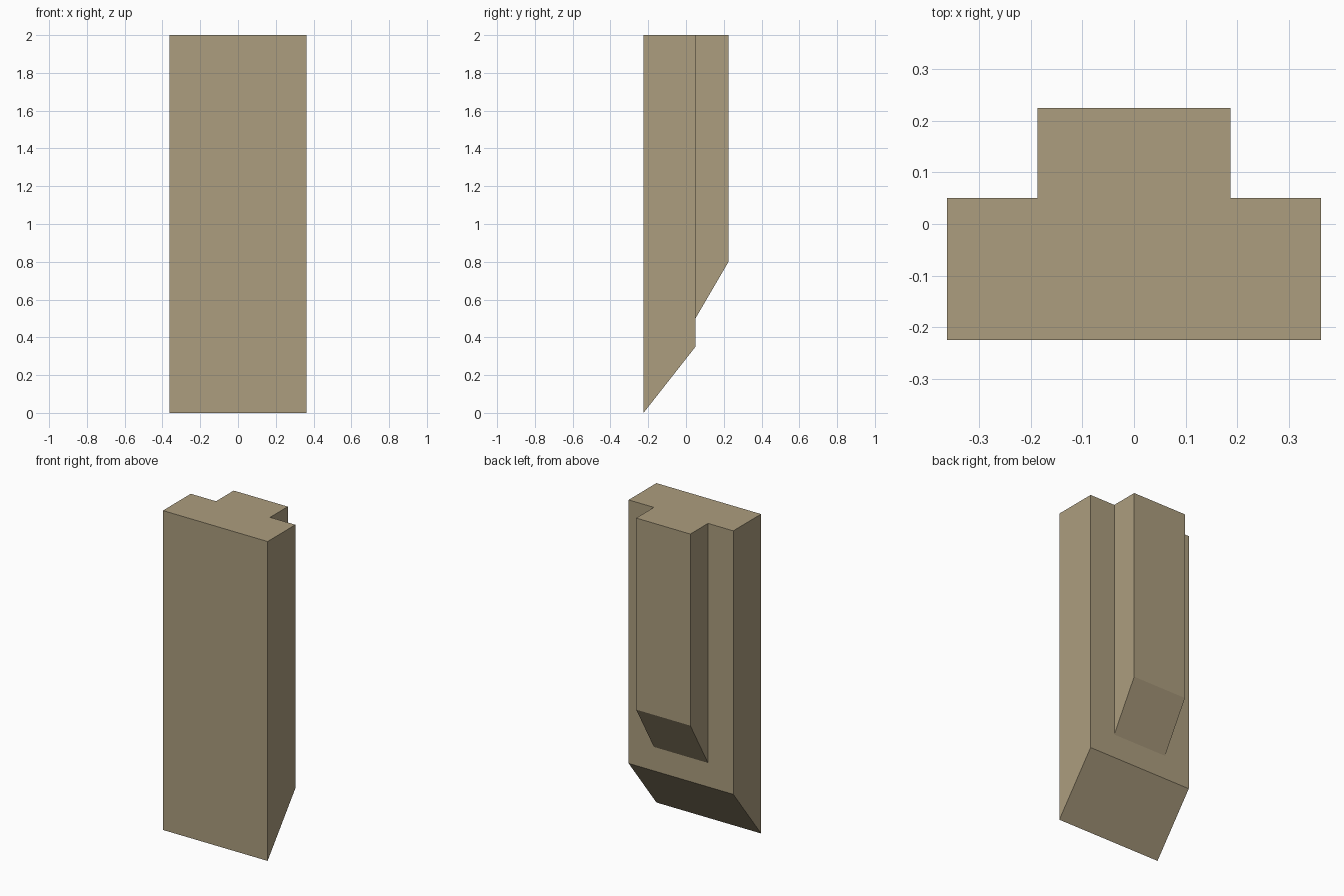
import bpy, bmesh

if "Cube" in bpy.data.objects:
    bpy.data.objects.remove(bpy.data.objects["Cube"])

W, R = 0.3625, 0.1875          # half widths of slab and rib
YF, YM, YB = -0.225, 0.05, 0.225  # front, step and rear planes
TOP = 2.0

# Outline points of one half, mirrored in x
half = {
    "a": (W, YF, TOP), "b": (W, YF, 0.0), "c": (W, YM, 0.35), "d": (W, YM, TOP),
    "e": (R, YM, TOP), "f": (R, YM, 0.5), "g": (R, YB, 0.8), "h": (R, YB, TOP),
}
bm = bmesh.new()
rt = {k: bm.verts.new(p) for k, p in half.items()}
lf = {k: bm.verts.new((-p[0], p[1], p[2])) for k, p in half.items()}

# Side walls of the slab and rib
for loop in ("abcd", "efgh"):
    for side in (rt, lf):
        bm.faces.new([side[k] for k in loop])

# Faces spanning left to right: front, slab slope, rib slope, rib back,
# T-shaped top, and U-shaped slab back around the rib
for loop in ("ab", "bc", "fg", "gh", "adeh", "dcfe"):
    if loop == "dcfe":
        ring = [lf["d"], lf["c"], rt["c"], rt["d"], rt["e"], rt["f"], lf["f"], lf["e"]]
    else:
        ring = [rt[k] for k in loop] + [lf[k] for k in reversed(loop)]
    bm.faces.new(ring)
bmesh.ops.recalc_face_normals(bm, faces=bm.faces)

mesh = bpy.data.meshes.new("wall_pilaster")
bm.to_mesh(mesh)
bm.free()

stone = bpy.data.materials.new("tan stone")
stone.diffuse_color = (0.413, 0.337, 0.209, 1)
stone.use_nodes = True
stone.node_tree.nodes["Principled BSDF"].inputs["Base Color"].default_value = stone.diffuse_color
mesh.materials.append(stone)
bpy.context.collection.objects.link(bpy.data.objects.new("wall_pilaster", mesh))
